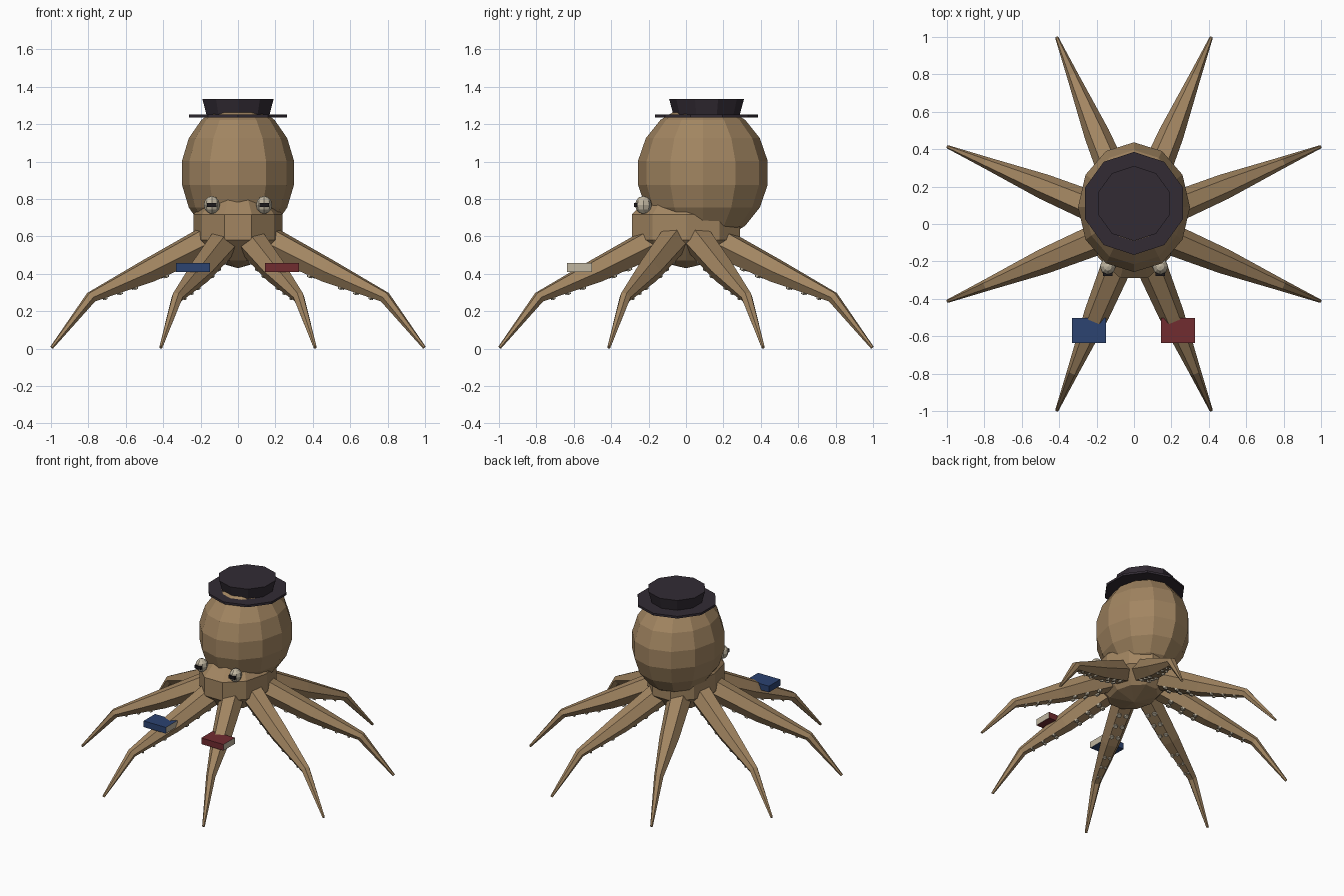
import bpy, bmesh, math
from mathutils import Vector, Matrix

if "Cube" in bpy.data.objects:
    bpy.data.objects.remove(bpy.data.objects["Cube"], do_unlink=True)


def material(name, rgb):
    m = bpy.data.materials.new(name)
    m.use_nodes = True
    m.diffuse_color = (*rgb, 1)
    m.node_tree.nodes["Principled BSDF"].inputs["Base Color"].default_value = (*rgb, 1)
    return m


SKIN = material("tan skin", (0.36, 0.235, 0.12))
HAT = material("dark plum felt", (0.032, 0.024, 0.034))
BLUE = material("blue cover", (0.025, 0.056, 0.165))
RED = material("red cover", (0.165, 0.025, 0.03))
CREAM = material("cream", (0.52, 0.46, 0.35))
BLACK = material("black pupil", (0.012, 0.01, 0.012))


def finish(name, bm, *mats):
    bmesh.ops.recalc_face_normals(bm, faces=bm.faces)
    me = bpy.data.meshes.new(name)
    bm.to_mesh(me)
    bm.free()
    for m in mats:
        me.materials.append(m)
    ob = bpy.data.objects.new(name, me)
    bpy.context.collection.objects.link(ob)
    return ob


def ellipsoid(name, center, radii, segments, rings, turn, mat):
    bm = bmesh.new()
    bmesh.ops.create_uvsphere(bm, u_segments=segments, v_segments=rings, radius=1)
    bm.transform(Matrix.Translation(center) @ Matrix.Diagonal((*radii, 1))
                 @ Matrix.Rotation(math.radians(turn), 4, "Z"))
    return finish(name, bm, mat)


def box(name, center, size, *mats):
    bm = bmesh.new()
    bmesh.ops.create_cube(bm, size=1)
    bm.transform(Matrix.Translation(center) @ Matrix.Diagonal((*size, 1)))
    return finish(name, bm, *mats)


def disc(name, center, r_bottom, r_top, height, sides, mat):
    bm = bmesh.new()
    bmesh.ops.create_cone(bm, cap_ends=True, segments=sides, radius1=r_bottom,
                          radius2=r_top, depth=height)
    bm.transform(Matrix.Translation(center))
    return finish(name, bm, mat)


# Mantle and lower body
ellipsoid("mantle", (0, 0.09, 0.94), (0.304, 0.352, 0.37), 12, 9, 0, SKIN)
ellipsoid("lower_body", (0, 0, 0.65), (0.25, 0.32, 0.22), 10, 5, 18, SKIN)

# Hat
disc("hat_brim", (0, 0.11, 1.243), 0.275, 0.275, 0.016, 10, HAT)
disc("hat_crown", (0, 0.11, 1.292), 0.177, 0.2, 0.085, 10, HAT)

# Eyes with slit pupils
for side, label in ((1, "left"), (-1, "right")):
    ellipsoid(label + "_eye", (side * 0.14, -0.228, 0.768), (0.043, 0.045, 0.048), 8, 6, 0, CREAM)
    box(label + "_pupil", (side * 0.14, -0.262, 0.768), (0.052, 0.03, 0.022), BLACK)

# Books held by the front arms, page edges on the +x side
for x, label, cover in ((0.235, "red_book", RED), (-0.24, "blue_book", BLUE)):
    book = box(label, (x, -0.57, 0.434), (0.183, 0.134, 0.046), cover, CREAM)
    for f in book.data.polygons:
        f.material_index = int(f.normal.x > 0.9)

# Arm path as (outward distance, height, radius)
PATH = [(0.18, 0.575, 0.085), (0.52, 0.415, 0.068), (0.85, 0.275, 0.032), (1.078, 0.006, 0.009)]
POINTS = [Vector((r, 0, z)) for r, z, _ in PATH]
SIDES = 6


def arm(name, turn):
    bm = bmesh.new()
    rings = []
    for i, p in enumerate(POINTS):
        tangent = (POINTS[min(i + 1, 3)] - POINTS[max(i - 1, 0)]).normalized()
        up = tangent.cross(Vector((0, 1, 0))) * -1
        ring = []
        for k in range(SIDES):
            a = math.tau * k / SIDES
            offset = Vector((0, math.cos(a), 0)) + up * math.sin(a)
            ring.append(bm.verts.new(p + offset * PATH[i][2]))
        rings.append(ring)
    for a, b in zip(rings, rings[1:]):
        for k in range(SIDES):
            n = (k + 1) % SIDES
            bm.faces.new((a[k], a[n], b[n], b[k]))
    bm.faces.new(rings[0])
    bm.faces.new(rings[-1])
    bm.transform(turn)
    finish(name, bm, SKIN)


def suckers(name, turn):
    # Two rows of small discs along the underside of the two upper sections
    bm = bmesh.new()
    for i in range(2):
        start, end = POINTS[i], POINTS[i + 1]
        direction = (end - start).normalized()
        down = direction.cross(Vector((0, 1, 0)))
        if down.z > 0:
            down = -down
        for t in (0.3, 0.55, 0.8):
            radius = PATH[i][2] * (1 - t) + PATH[i + 1][2] * t
            for s in (-1, 1):
                pos = start.lerp(end, t) + down * radius * 0.9 + Vector((0, s * radius * 0.32, 0))
                rot = down.to_track_quat("Z", "Y").to_matrix().to_4x4()
                bmesh.ops.create_cone(bm, cap_ends=True, segments=6, radius1=radius * 0.24,
                                      radius2=radius * 0.2, depth=0.016,
                                      matrix=Matrix.Translation(pos) @ rot)
    bm.transform(turn)
    finish(name, bm, CREAM)


# Eight arms spread evenly around the body
for n in range(8):
    turn = Matrix.Rotation(math.tau * (n + 0.5) / 8, 4, "Z")
    arm(f"arm_{n + 1}", turn)
    suckers(f"arm_suckers_{n + 1}", turn)
